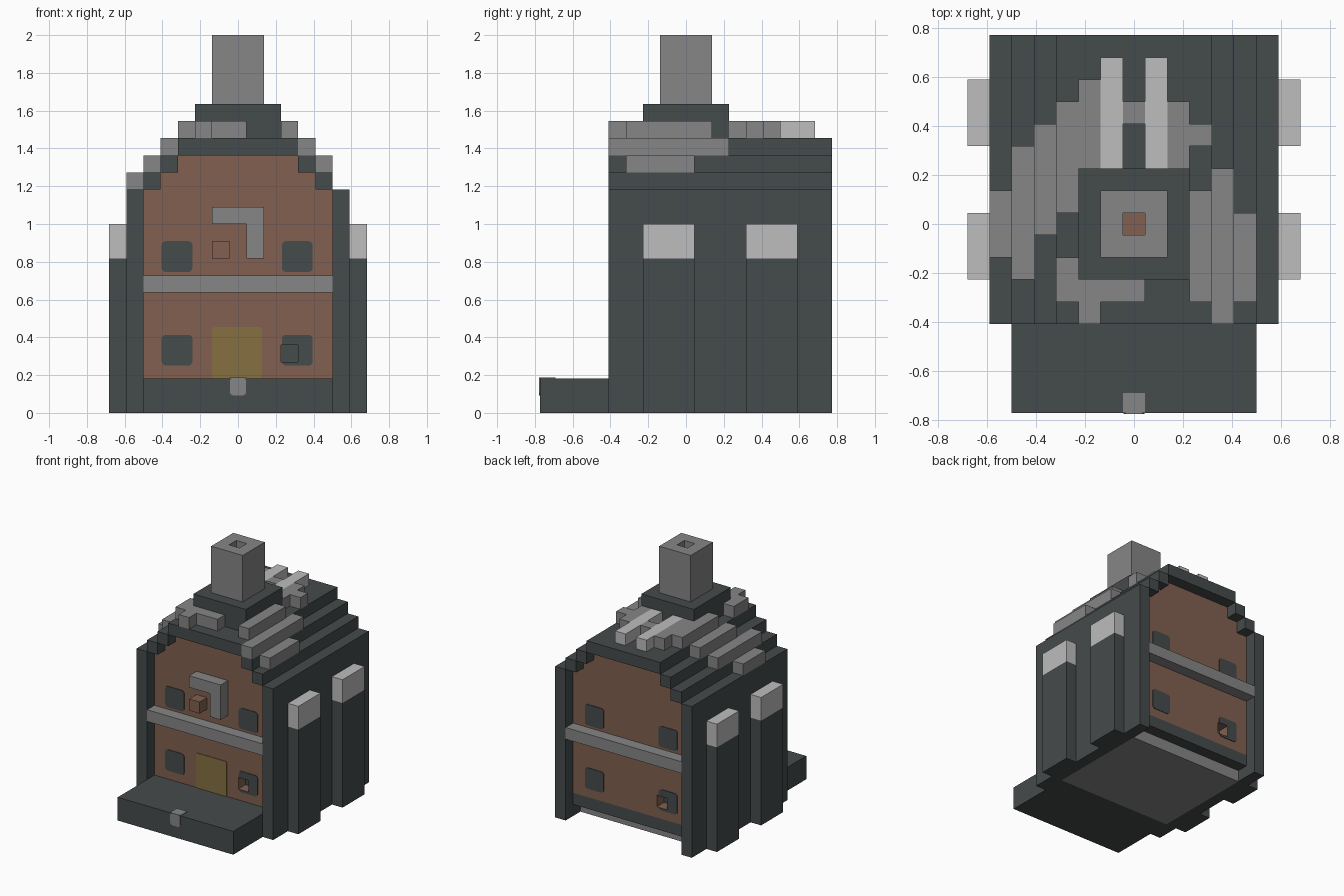
import bpy, bmesh, math
from mathutils import Vector

cube = bpy.data.objects.get("Cube")
if cube:
    bpy.data.objects.remove(cube, do_unlink=True)

U = 1 / 11  # one block


def material(name, r, g, b):
    m = bpy.data.materials.new(name)
    m.use_nodes = True
    m.diffuse_color = (r, g, b, 1)
    bsdf = m.node_tree.nodes["Principled BSDF"]
    bsdf.inputs["Base Color"].default_value = (r, g, b, 1)
    bsdf.inputs["Roughness"].default_value = 0.9
    return m


DARK = material("dark_slate", .06, .07, .071)
GREY = material("mid_grey", .238, .238, .238)
LIGHT = material("light_grey", .51, .51, .51)
BROWN = material("brown_clay", .22, .117, .08)
OCHRE = material("ochre_door", .238, .162, .055)


def prism(name, outline, y0, y1, mat):
    """Extrude an outline in the xz plane from y0 to y1 (block units)."""
    bm = bmesh.new()
    face = bm.faces.new([bm.verts.new((x * U, y0 * U, z * U)) for x, z in outline])
    out = bmesh.ops.extrude_face_region(bm, geom=[face])
    verts = [v for v in out["geom"] if isinstance(v, bmesh.types.BMVert)]
    bmesh.ops.translate(bm, verts=verts, vec=Vector((0, (y1 - y0) * U, 0)))
    bmesh.ops.recalc_face_normals(bm, faces=bm.faces)
    mesh = bpy.data.meshes.new(name)
    bm.to_mesh(mesh)
    bm.free()
    mesh.materials.append(mat)
    obj = bpy.data.objects.new(name, mesh)
    bpy.context.collection.objects.link(obj)
    return obj


def box(name, x0, x1, y0, y1, z0, z1, mat):
    return prism(name, [(x0, z0), (x1, z0), (x1, z1), (x0, z1)], y0, y1, mat)


def rounded(x0, x1, z0, z1, r=.25):
    """Rectangle outline with soft corners."""
    pts = []
    corners = [(x1 - r, z1 - r), (x0 + r, z1 - r), (x0 + r, z0 + r), (x1 - r, z0 + r)]
    for i, (cx, cz) in enumerate(corners):
        for k in range(4):
            a = math.pi / 2 * (i + k / 3)
            pts.append((cx + r * math.cos(a), cz + r * math.sin(a)))
    return pts


def cut(targets, *bounds):
    cutter = box("cutter", *bounds, BROWN)
    cutter.hide_render = True
    for obj in targets:
        mod = obj.modifiers.new("opening", "BOOLEAN")
        mod.operation = "DIFFERENCE"
        mod.solver = "EXACT"
        mod.object = cutter
        bpy.context.view_layer.objects.active = obj
        bpy.ops.object.modifier_apply(modifier=mod.name)
    bpy.data.objects.remove(cutter, do_unlink=True)


FRONT, BACK = -3.5, 7.5      # recessed gable walls
EAVE_F, EAVE_B = -4.5, 8.5   # ends of the side walls and roof
T = .05                      # plate thickness

# Stepped house body
half = [(5.5, 2), (5.5, 13), (4.5, 13), (4.5, 14), (3.5, 14), (3.5, 15)]
body = prism("house_body", half + [(-x, z) for x, z in reversed(half)],
             FRONT, BACK, BROWN)

# Floor, base and porch
box("floor", -5.5, 5.5, -2.5, 6.5, 0, 1, GREY)
box("base_slab", -5.5, 5.5, -2.5, BACK, 1, 2, DARK)
box("porch", -5.5, 5.5, -8.5, -2.5, 0, 2, DARK)
box("porch_mark_top", -.5, .5, -8.5, -7.6, 2, 2 + T, GREY)
prism("porch_mark_front", rounded(-.48, .48, 1, 2.05), -8.5 - T, -8.5, GREY)

# Side walls, roof steps and buttresses on both sides
for side, s in (("left", 1), ("right", -1)):
    for part, x, z0, z1 in (("side_wall", 5.5, 0, 13), ("roof_step_low", 4.5, 13, 14),
                            ("roof_step_high", 3.5, 14, 15)):
        a, b = sorted((s * x, s * (x + 1)))
        box(f"{part}_{side}", a, b, EAVE_F, EAVE_B, z0, z1, DARK)
    a, b = sorted((s * 6.5, s * 7.5))
    for place, y in (("front", -2.5), ("back", 3.5)):
        box(f"buttress_{place}_{side}", a, b, y, y + 3, 0, 9, DARK)
        box(f"buttress_cap_{place}_{side}", a, b, y, y + 3, 9, 11, LIGHT)

# Roof ridge and chimney
box("roof_ridge", -3.5, 3.5, EAVE_F, EAVE_B, 15, 16, DARK)
box("chimney_base", -2.5, 2.5, -2.5, 2.5, 16, 18, DARK)
chimney = box("chimney", -1.5, 1.5, -1.5, 1.5, 18, 22, GREY)
cut([chimney], -.5, .5, -.5, .5, 17, 23)
box("chimney_bottom", -.5, .5, -.5, .5, 18, 18 + T, BROWN)

# Windows, belts and openings on both gables
for place, wall, s in (("front", FRONT, -1), ("back", BACK, 1)):
    y0, y1 = sorted((wall, wall + s * T))
    windows = {}
    for side, x in (("left", 2.5), ("right", -4.5)):
        for level, z in (("lower", 2.75), ("upper", 9 - .75)):
            z = 2.75 if level == "lower" else 8.2
            windows[side, level] = prism(f"window_{place}_{level}_{side}",
                                         rounded(x + .05, x + 1.85, z, z + 1.8), y0, y1, DARK)
    y0, y1 = sorted((wall, wall + s))
    box(f"belt_{place}", -5.5, 5.5, y0, y1, 7, 8, GREY)
    # Square opening in one lower window
    x = 2.5 if s < 0 else -3.5
    target = windows["left" if s < 0 else "right", "lower"]
    y0, y1 = sorted((wall + s, wall - s))
    cut([body, target], x, x + 1, y0, y1, 2.95, 3.95)
    y0, y1 = sorted((wall - s, wall - s * (1 - T)))
    box(f"opening_{place}_end", x, x + 1, y0, y1, 2.95, 3.95, DARK)

# Door and the bracket above it
prism("door", rounded(-1.5, 1.4, 2, 5, .15), FRONT - T, FRONT, OCHRE)
box("bracket_bar", -1.5, 1.5, EAVE_F, FRONT, 11, 12, GREY)
box("bracket_post", .5, 1.5, EAVE_F, FRONT, 9, 11, GREY)
box("bracket_block", -1.5, -.5, EAVE_F, FRONT, 9, 10, BROWN)

# Raised patches on the roof: x start, y start, y end, bottom height
patches = [(-6.5, -1.5, 1.5, 13), (-5.5, -2.5, 3.5, 14), (-4.5, -.5, 4.5, 15),
           (-3.5, .5, 5.5, 16), (-3.5, -3.5, -1.5, 16), (-2.5, 2.5, 6.5, 16),
           (-2.5, -4.5, -2.5, 16), (-1.5, -3.5, -2.5, 16), (-.5, -3.5, -2.5, 16),
           (-.5, 4.5, 5.5, 16), (1.5, 2.5, 5.5, 16), (2.5, 3.5, 4.5, 16),
           (2.5, -3.5, 1.5, 16), (3.5, -4.5, 2.5, 15), (4.5, -3.5, .5, 14)]
for i, (x, y0, y1, z) in enumerate(patches):
    box(f"roof_patch_{i + 1}", x, x + 1, y0, y1, z, z + 1, GREY)
for side, x in (("left", .5), ("right", -1.5)):
    box(f"roof_bar_{side}", x, x + 1, 2.5, 7.5, 16, 17, LIGHT)
